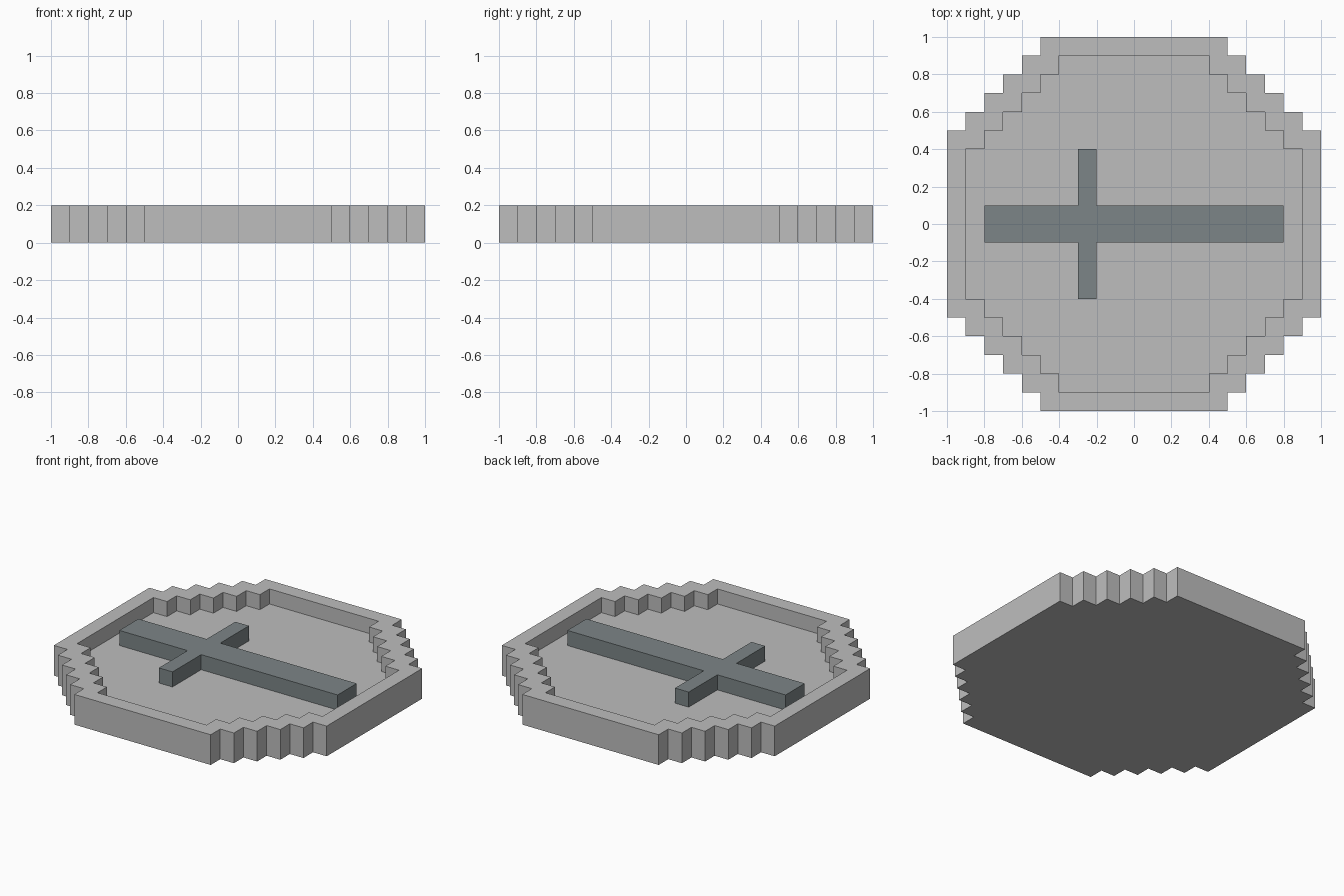
import bpy, bmesh

if "Cube" in bpy.data.objects:
    bpy.data.objects.remove(bpy.data.objects["Cube"])

STEP = 0.1
HEIGHT, FLOOR = 0.2, 0.1


def material(name, rgb):
    m = bpy.data.materials.new(name)
    m.diffuse_color = (*rgb, 1)
    m.use_nodes = True
    m.node_tree.nodes["Principled BSDF"].inputs["Base Color"].default_value = m.diffuse_color
    return m


def finish(bm, name, mat):
    bmesh.ops.recalc_face_normals(bm, faces=bm.faces[:])
    me = bpy.data.meshes.new(name)
    bm.to_mesh(me)
    bm.free()
    me.materials.append(mat)
    ob = bpy.data.objects.new(name, me)
    bpy.context.collection.objects.link(ob)
    return ob


def stepped_outline(reach):
    """Octagon-like outline with five stair steps per corner."""
    a = reach - 0.5
    quarter = [(a, reach)]
    for i in range(5):
        x, y = a + i * STEP, reach - (i + 1) * STEP
        quarter += [(x, y), (x + STEP, y)]
    mirrored = [(x, -y) for x, y in reversed(quarter)]
    right = quarter + mirrored
    return right + [(-x, y) for x, y in reversed(right)]


def ring(bm, pts, z):
    return [bm.verts.new((x, y, z)) for x, y in pts]


def bridge(bm, a, b):
    n = len(a)
    for i in range(n):
        j = (i + 1) % n
        bm.faces.new((a[i], a[j], b[j], b[i]))


stone = material("light grey", (0.515, 0.515, 0.515))
slate = material("slate grey", (0.202, 0.235, 0.242))

# Tray: underside, stepped outer wall, rim, inner wall and recessed floor
bm = bmesh.new()
outer, inner = stepped_outline(1.0), stepped_outline(0.9)
rings = [ring(bm, outer, 0), ring(bm, outer, HEIGHT),
         ring(bm, inner, HEIGHT), ring(bm, inner, FLOOR)]
for a, b in zip(rings, rings[1:]):
    bridge(bm, a, b)
bm.faces.new(rings[0])
bm.faces.new(rings[-1])
finish(bm, "stepped_tray", stone)

# Raised cross: long bar along x with a thin crosspiece left of centre
half = [(-0.8, 0.1), (-0.3, 0.1), (-0.3, 0.4), (-0.2, 0.4), (-0.2, 0.1), (0.8, 0.1)]
cross = half + [(x, -y) for x, y in reversed(half)]
bm = bmesh.new()
low, high = ring(bm, cross, FLOOR), ring(bm, cross, HEIGHT)
bridge(bm, low, high)
bm.faces.new(low)
bm.faces.new(high)
finish(bm, "raised_cross", slate)
